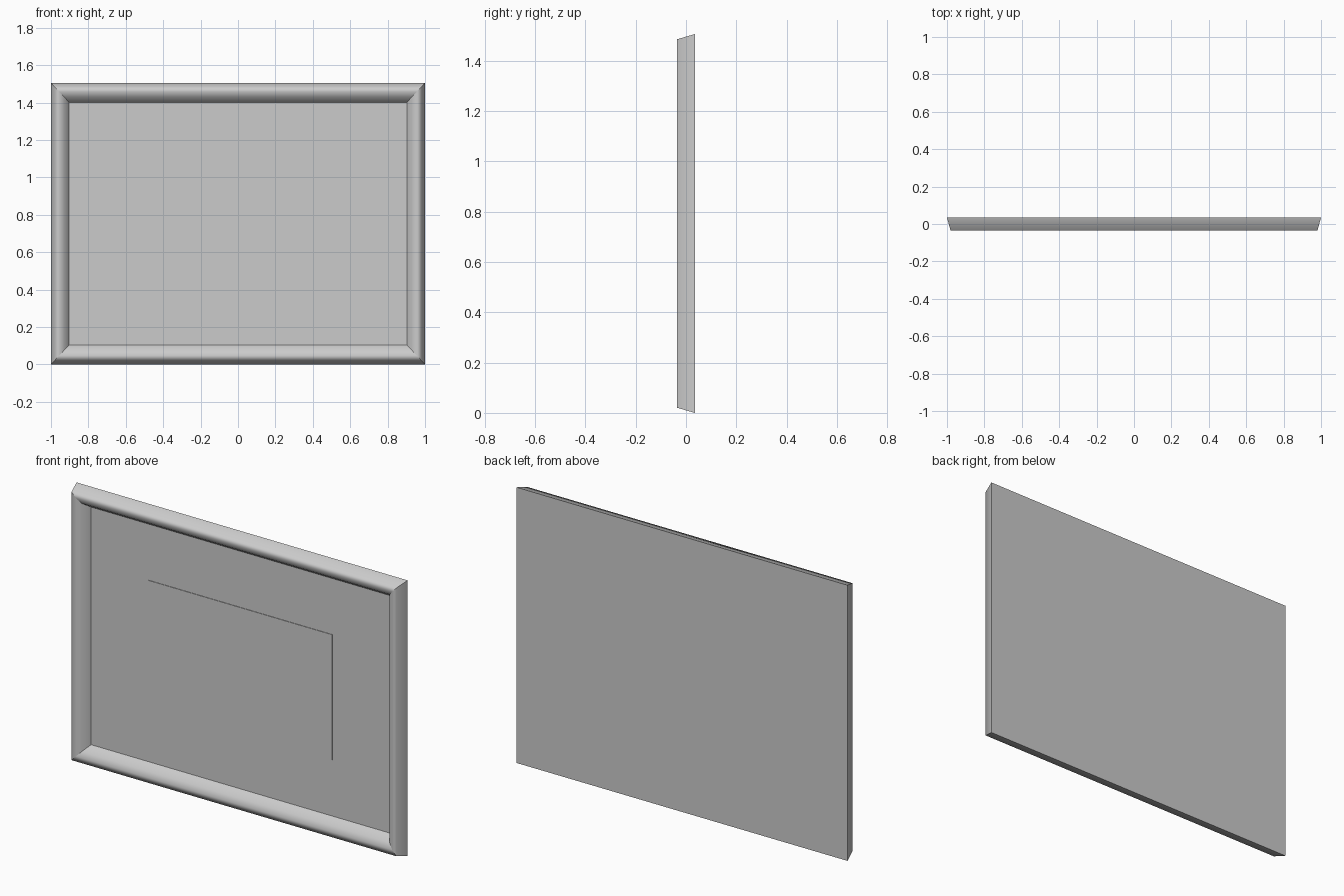
import bpy
import bmesh
import math

WIDTH, HEIGHT = 2.0, 1.505
BACK, PANEL = 0.035, 0.022
# Moulding cross-section from outer back to inner edge: (inset, depth)
PROFILE = [(0, BACK), (0.019, -0.035), (0.045, -0.034), (0.07, -0.02), (0.097, PANEL)]
Z_SCALE = 1.07

if "Cube" in bpy.data.objects:
    bpy.data.objects.remove(bpy.data.objects["Cube"], do_unlink=True)

grey = bpy.data.materials.new("light_grey")
grey.use_nodes = True
grey.diffuse_color = (0.6, 0.6, 0.6, 1)
grey.node_tree.nodes["Principled BSDF"].inputs["Base Color"].default_value = (0.6, 0.6, 0.6, 1)


def rect(inset, y):
    """Corners of the frame outline at a given inset, going round."""
    x, z = WIDTH / 2 - inset, inset * Z_SCALE
    return [(-x, y, z), (x, y, z), (x, y, HEIGHT - z), (-x, y, HEIGHT - z)]


def finish(name, bm):
    bmesh.ops.recalc_face_normals(bm, faces=bm.faces)
    mesh = bpy.data.meshes.new(name)
    bm.to_mesh(mesh)
    bm.free()
    mesh.materials.append(grey)
    obj = bpy.data.objects.new(name, mesh)
    bpy.context.collection.objects.link(obj)
    return obj


def slab(name, back, front):
    """Closed block between two rectangles."""
    bm = bmesh.new()
    b, f = ([bm.verts.new(p) for p in loop] for loop in (back, front))
    bm.faces.new(b)
    bm.faces.new(f)
    for i in range(4):
        j = (i + 1) % 4
        bm.faces.new((b[i], b[j], f[j], f[i]))
    return finish(name, bm)


# Mitred moulding bars, rounded across their width
rings = [rect(*p) for p in PROFILE]
for side, name in enumerate(("bottom_bar", "left_bar", "top_bar", "right_bar")):
    bm = bmesh.new()
    rows = [[bm.verts.new(r[side]), bm.verts.new(r[(side + 1) % 4])] for r in rings]
    for a, b in zip(rows, rows[1:]):
        bm.faces.new((a[0], a[1], b[1], b[0]))
    # Make the open strip face forwards
    bmesh.ops.recalc_face_normals(bm, faces=bm.faces)
    bm.normal_update()
    flip = sum(f.normal.y * f.calc_area() for f in bm.faces) > 0
    obj = finish(name, bm)
    if flip:
        obj.data.flip_normals()
    bpy.ops.object.select_all(action='DESELECT')
    obj.select_set(True)
    bpy.context.view_layer.objects.active = obj
    bpy.ops.object.shade_smooth_by_angle(angle=math.radians(85))

# Backing board, flush with the moulding at the rear
slab("backing_board", rect(0, BACK), rect(PROFILE[-1][0], PANEL))


# Thin picture sheet in the middle of the board
def sheet(y):
    return [(x, y, z) for x, z in ((-0.555, 0.41), (0.555, 0.41), (0.555, 1.095), (-0.555, 1.095))]


slab("picture_sheet", sheet(PANEL), sheet(PANEL - 0.003))
